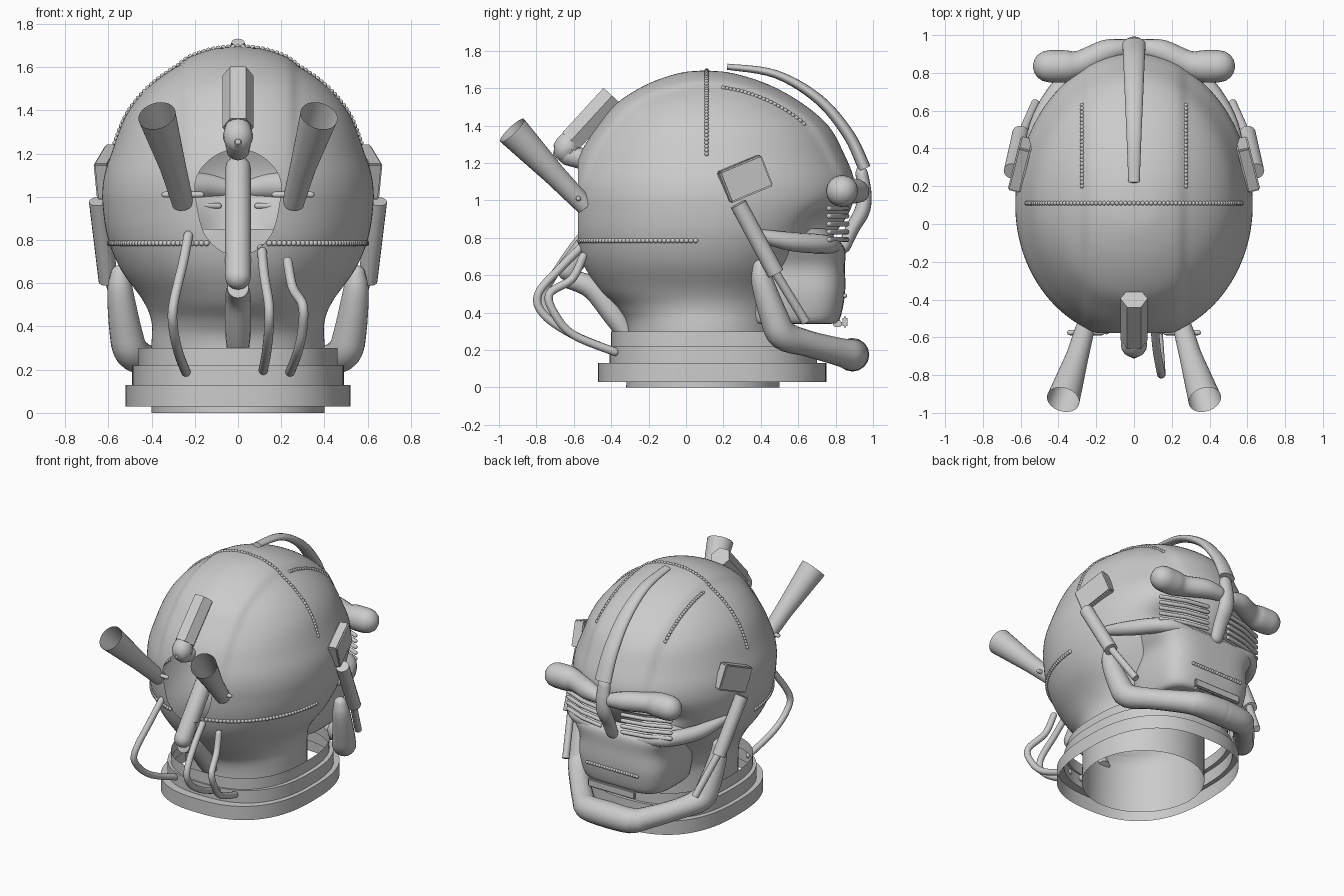
import bpy, bmesh, math
from mathutils import Vector, Matrix
from mathutils.bvhtree import BVHTree

if "Cube" in bpy.data.objects:
    bpy.data.objects.remove(bpy.data.objects["Cube"], do_unlink=True)

grey = bpy.data.materials.new("plain_grey")
grey.use_nodes = True
grey.diffuse_color = (0.6, 0.6, 0.6, 1)
grey.node_tree.nodes["Principled BSDF"].inputs["Base Color"].default_value = (0.6, 0.6, 0.6, 1)


def finish(name, bm, mirror=False, angle=40):
    if mirror:
        dup = bmesh.ops.duplicate(bm, geom=bm.verts[:] + bm.edges[:] + bm.faces[:])["geom"]
        for v in [g for g in dup if isinstance(g, bmesh.types.BMVert)]:
            v.co.x = -v.co.x
        bmesh.ops.reverse_faces(bm, faces=[g for g in dup if isinstance(g, bmesh.types.BMFace)])
    me = bpy.data.meshes.new(name)
    bm.to_mesh(me)
    bm.free()
    ob = bpy.data.objects.new(name, me)
    bpy.context.collection.objects.link(ob)
    me.materials.append(grey)
    bpy.ops.object.select_all(action='DESELECT')
    ob.select_set(True)
    bpy.context.view_layer.objects.active = ob
    bpy.ops.object.shade_smooth_by_angle(angle=math.radians(angle))
    return ob


def spline(pts, steps):
    """Catmull-Rom interpolation of tuples of any length."""
    out = []
    for i in range(len(pts) - 1):
        a, b, c, d = (pts[max(0, min(len(pts) - 1, i + k))] for k in (-1, 0, 1, 2))
        for s in range(steps):
            t = s / steps
            out.append(tuple(q + 0.5 * t * (r - p + t * (2 * p - 5 * q + 4 * r - w + t * (3 * (q - r) + w - p)))
                             for p, q, r, w in zip(a, b, c, d)))
    return out + [pts[-1]]


def skin(bm, rings, cap_start=False, cap_end=False):
    rows = [[bm.verts.new(p) for p in ring] for ring in rings]
    n = len(rows[0])
    for lo, hi in zip(rows, rows[1:]):
        for i in range(n):
            j = (i + 1) % n
            bm.faces.new((lo[i], lo[j], hi[j], hi[i]))
    if cap_start:
        bm.faces.new(rows[0][::-1])
    if cap_end:
        bm.faces.new(rows[-1])


def loft(rows, n, power, yc=None):
    """Horizontal superellipse rings from rows of (z, half width, back y, front y)."""
    rings = []
    for z, w, yb, yf in rows:
        mid = (yb + yf) / 2 if yc is None else min(max(yc, yb), yf)
        ring = []
        for i in range(n):
            a = 2 * math.pi * i / n
            c, s = math.cos(a), math.sin(a)
            sx = math.copysign(abs(c) ** (2 / power), c)
            sy = math.copysign(abs(s) ** (2 / power), s)
            ring.append(Vector((w * sx, mid + sy * ((yf - mid) if s > 0 else (mid - yb)), z)))
        rings.append(ring)
    return rings


def add_tube(bm, pts, sides=16, steps=1, caps=True, rounded=False, flat=1.0):
    """Tube along points of (x, y, z, radius); flat squashes it across its path."""
    path = spline(pts, steps) if steps > 1 else list(pts)
    if rounded:
        def dome(end, prev):
            e, r = Vector(end[:3]), end[3]
            d = (e - Vector(prev[:3])).normalized()
            return [(*(e + d * r * math.sin(a)), r * math.cos(a)) for a in (0.4, 0.8, 1.15, 1.45)]
        path = dome(path[0], path[1])[::-1] + path + dome(path[-1], path[-2])
    rings = []
    for i, p in enumerate(path):
        d = (Vector(path[min(i + 1, len(path) - 1)][:3]) - Vector(path[max(i - 1, 0)][:3])).normalized()
        side = Vector((1, 0, 0)) if abs(d.x) < 0.8 else Vector((0, 1, 0))
        side = (side - d * side.dot(d)).normalized()
        up = d.cross(side)
        rings.append([Vector(p[:3]) + p[3] * (math.cos(a) * side + flat * math.sin(a) * up)
                      for a in (2 * math.pi * k / sides for k in range(sides))])
    skin(bm, rings, caps, caps)


def tube(name, pts, mirror=False, angle=40, **kw):
    bm = bmesh.new()
    add_tube(bm, pts, **kw)
    return finish(name, bm, mirror, angle)


def box(name, centre, size, rot=None, mirror=False, bevel=0.008):
    bm = bmesh.new()
    m = Matrix.Translation(centre) @ (rot or Matrix()) @ Matrix.Diagonal((*size, 1))
    bmesh.ops.create_cube(bm, size=1, matrix=m)
    bmesh.ops.bevel(bm, geom=bm.edges[:], offset=bevel, segments=2, affect='EDGES')
    return finish(name, bm, mirror)


# Skull and neck, with a raised centre band, eye hollows and an opening at the back
skull_rows = [(0, .40, -.32, .50), (.3, .40, -.31, .50), (.42, .40, -.36, .52), (.52, .44, -.46, .56),
              (.66, .54, -.55, .66), (.8, .60, -.595, .78), (.95, .625, -.61, .88), (1.1, .625, -.61, .90),
              (1.26, .58, -.56, .84), (1.4, .52, -.47, .76), (1.52, .42, -.37, .62), (1.62, .28, -.21, .44),
              (1.68, .13, -.04, .25), (1.695, .005, .095, .105)]
bm = bmesh.new()
skin(bm, loft(spline(skull_rows, 6), 144, 2, .1), cap_end=True)
for v in bm.verts:
    x, y, z = v.co
    if z > 1.0:
        edge = 1 / (1 + math.exp((abs(x) - .26) / .008))
        out = Vector((x, y - .1, z - 1)).normalized()
        v.co -= out * .014 * (1 - edge) * min(1, (z - 1) * 5)
    if y > .4:
        v.co.y -= .10 * math.exp(-((abs(x) - .27) / .14) ** 2 - ((z - .89) / .08) ** 2)
bmesh.ops.bisect_plane(bm, geom=bm.verts[:] + bm.edges[:] + bm.faces[:],
                       plane_co=(0, -.577, 0), plane_no=(0, -1, 0), clear_outer=True)
surface = BVHTree.FromBMesh(bm)
finish("skull", bm)

# Boxy lower face and cheekbones
face_rows = [(.34, .27, .3, .77), (.36, .32, .3, .82), (.5, .35, .3, .85), (.64, .35, .3, .85),
             (.74, .40, .3, .85), (.79, .41, .3, .81), (.85, .28, .3, .75)]
bm = bmesh.new()
skin(bm, loft(spline(face_rows, 4), 64, 3.6), True, True)
finish("lower_face", bm)
tube("cheekbone", [(.56, .36, .82, .03), (.49, .56, .78, .05), (.36, .75, .765, .05), (.2, .81, .75, .03)],
     mirror=True, steps=5, rounded=True)

# Brow lobes, crest and nose
tube("brow", [(.06, .93, 1.04, .05), (.15, .91, 1.05, .065), (.28, .85, 1.05, .07), (.36, .835, 1.05, .085),
              (.45, .835, 1.05, .085)], mirror=True, steps=4, rounded=True)
tube("crest", [(0, .22, 1.715, .03), (0, .48, 1.675, .04), (0, .71, 1.54, .05), (0, .87, 1.35, .057),
               (0, .955, 1.17, .062)], steps=6, flat=.55)
tube("nose", [(0, .94, 1.14, .045), (0, .955, 1.03, .05), (0, .94, .94, .055), (0, .89, .85, .05),
              (0, .85, .76, .045)], steps=5, rounded=True, flat=.75)

# Slatted eyes
bm = bmesh.new()
for k in range(5):
    z = .79 + .042 * k
    add_tube(bm, [(.09, .86, z, .014), (.25, .83, z, .014), (.41, .765, z, .014)], sides=10, rounded=True)
finish("eye_slats", bm, True)

# Lips
box("lower_lip", (0, .85, .35), (.38, .025, .06))
box("upper_teeth", (0, .81, .34), (.30, .05, .035))

# Jaw frame running from both hinges to the chin
tube("jaw", [(.545, .40, .64, .045), (.545, .41, .56, .06), (.52, .47, .38, .075), (.49, .52, .28, .08),
             (.40, .65, .235, .07), (.25, .82, .19, .075), (.17, .88, .175, .085), (0, .89, .175, .09)],
     mirror=True, steps=4, rounded=True)

# Side struts
tilt = Matrix.Rotation(math.radians(14), 4, 'Z') @ Matrix.Rotation(math.radians(22), 4, 'X')
box("ear_block", (.60, .315, 1.115), (.07, .25, .18), tilt, True)
tube("ear_strut", [(.645, .28, .98, .045), (.60, .48, .61, .045)], mirror=True, sides=16)
tube("strut_rod", [(.605, .45, .66, .024), (.52, .64, .35, .024)], mirror=True, sides=12)

# Rear funnels with cross pins
tube("funnel", [(.255, -.54, .97, .05), (.30, -.70, 1.135, .06), (.375, -.93, 1.375, .088)],
     mirror=True, sides=32, caps=False)
tube("funnel_pin", [(.17, -.575, 1.01, .014), (.34, -.575, 1.01, .014)], mirror=True, sides=10, rounded=True)

# Rear centre barrel, its pointed tip and the feed tube below
tube("rear_barrel", [(0, -.395, 1.56, .072), (0, -.615, 1.32, .072)], sides=6, angle=20)
tube("barrel_neck", [(0, -.59, 1.35, .05), (0, -.64, 1.28, .07), (0, -.62, 1.24, .055)], steps=4)
tube("barrel_tip", [(0, -.71, 1.255, .012), (0, -.64, 1.25, .06), (0, -.55, 1.22, .055)], sides=12)
tube("feed_tube", [(0, -.25, 1.13, .06), (0, -.63, .63, .06)], rounded=True)
tube("feed_tube_lower", [(0, -.63, .58, .05), (0, -.50, .53, .06), (0, -.38, .38, .06), (0, -.32, .29, .05)], steps=4)

# Rear cables
for name, x, top, reach in (("left_cable", -.23, .82, -.76), ("middle_cable", .11, .76, -.79), ("right_cable", .23, .70, -.73)):
    s = x * 1.3
    tube(name, [(x, -.55, top, .022), (x * 1.1, reach + .12, top - .12, .022), (s, reach, .50, .022),
                (s, reach + .03, .39, .022), (x * 1.2, -.60, .28, .022), (x * 1.05, -.38, .19, .022)],
         steps=6, rounded=True)

# Stepped open collar
bm = bmesh.new()
collar = [(.03, .52, -.47, .75), (.13, .52, -.47, .75), (.13, .49, -.41, .70), (.22, .49, -.41, .70),
          (.22, .46, -.40, .68), (.30, .46, -.40, .68)]
skin(bm, loft(collar, 96, 2.5))
finish("collar", bm)


# Rows of beads laid on the skull
def beads(name, rays, radius=.012):
    bm = bmesh.new()
    for origin, aim in rays:
        hit = surface.ray_cast(Vector(origin), Vector(aim).normalized())[0]
        if hit:
            bmesh.ops.create_icosphere(bm, subdivisions=2, radius=radius, matrix=Matrix.Translation(hit))
    finish(name, bm)


arc = [math.radians(-69 + 138 * i / 70) for i in range(71)]
beads("crown_beads", [((2 * math.sin(a), .11, 1.03 + 2 * math.cos(a)), (-math.sin(a), 0, -math.cos(a))) for a in arc])
beads("temple_beads", [((s * .275, .2 + .43 * i / 22, 3), (0, 0, -1)) for s in (-1, 1) for i in range(23)])
arc = [math.radians(-95 + 190 * i / 80) for i in range(81)]
beads("nape_beads", [((2 * math.sin(a), -2 * math.cos(a), .785), (-math.sin(a), math.cos(a), 0)) for a in arc], .014)
bm = bmesh.new()
for i in range(21):
    bmesh.ops.create_icosphere(bm, subdivisions=2, radius=.012, matrix=Matrix.Translation((-.2 + .02 * i, .85, .49)))
finish("lip_beads", bm)
